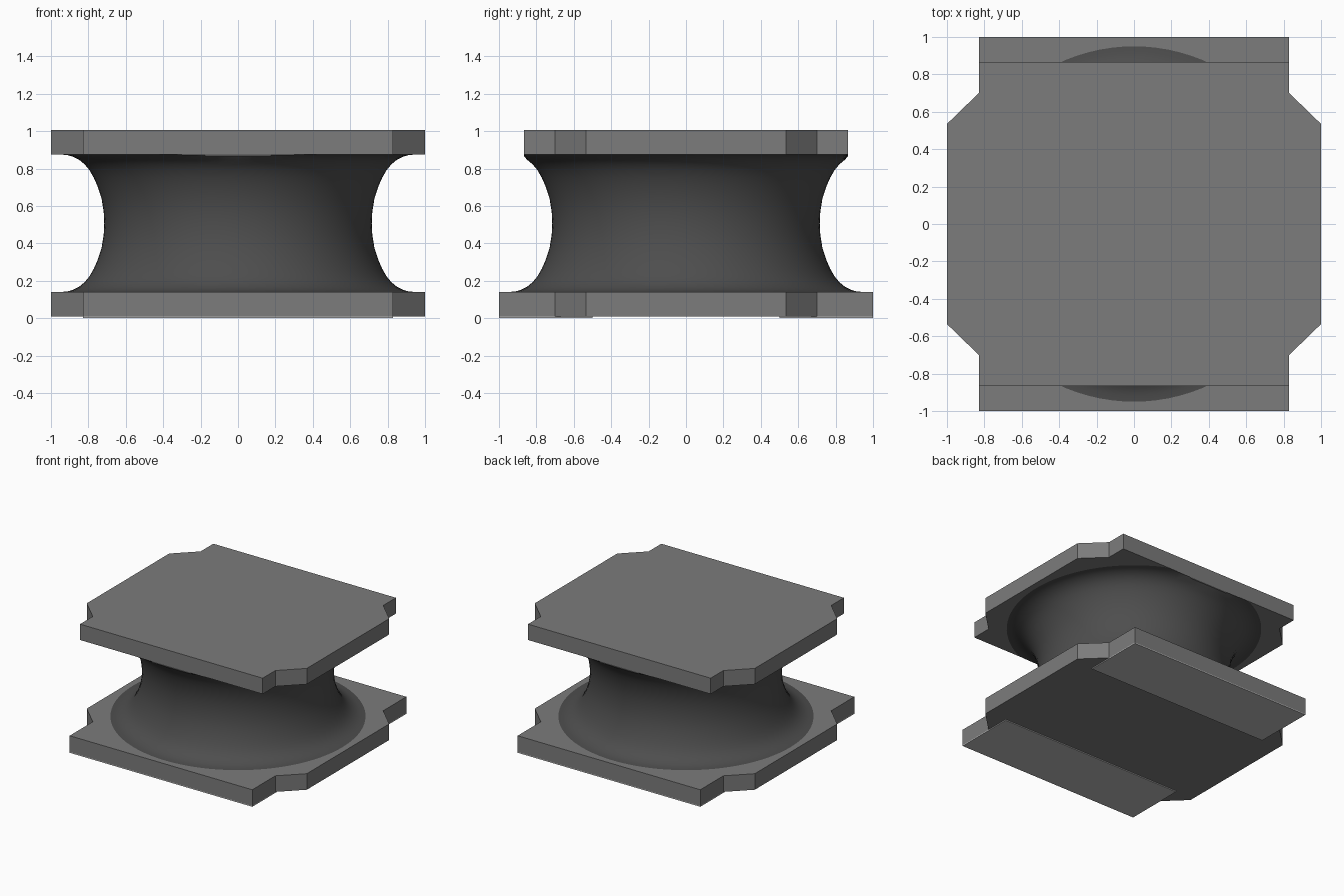
import bpy, bmesh, math

if "Cube" in bpy.data.objects:
    bpy.data.objects.remove(bpy.data.objects["Cube"])


def material(name, v):
    m = bpy.data.materials.new(name)
    m.use_nodes = True
    m.diffuse_color = (v, v, v, 1)
    m.node_tree.nodes["Principled BSDF"].inputs["Base Color"].default_value = (v, v, v, 1)
    return m


PLATE = material("grey plate", 0.2)
CORE = material("dark grey winding", 0.075)
PAD = material("light grey pad", 0.5)


def finish(name, bm, mat):
    bmesh.ops.recalc_face_normals(bm, faces=bm.faces)
    mesh = bpy.data.meshes.new(name)
    bm.to_mesh(mesh)
    bm.free()
    mesh.materials.append(mat)
    ob = bpy.data.objects.new(name, mesh)
    bpy.context.collection.objects.link(ob)
    return ob


def prism(name, outline, z0, z1, mat):
    bm = bmesh.new()
    face = bm.faces.new([bm.verts.new((x, y, z0)) for x, y in outline])
    top = bmesh.ops.extrude_face_region(bm, geom=[face])["geom"]
    for v in top:
        if isinstance(v, bmesh.types.BMVert):
            v.co.z = z1
    return finish(name, bm, mat)


def plate_outline(depth):
    # one corner with its notch, mirrored into the four quadrants
    q = [(1, 0.535), (0.83, 0.70), (0.83, depth)]
    half = q + [(-x, y) for x, y in reversed(q)]
    return half + [(-x, -y) for x, y in half]


# End plates
prism("bottom_plate", plate_outline(1.0), 0.008, 0.14, PLATE)
prism("top_plate", plate_outline(0.865), 0.875, 1.005, PLATE)

# Contact pads under the bottom plate
for name, s in (("front_pad", -1), ("back_pad", 1)):
    prism(name, [(-0.83, s * 0.5), (0.83, s * 0.5), (0.83, s), (-0.83, s)], 0, 0.008, PAD)

# Waisted winding: half profile of (radius, height above the waist), mirrored
MID = 0.5075
half = [(0.715, 0), (0.718, 0.06), (0.729, 0.13), (0.752, 0.20), (0.772, 0.245),
        (0.795, 0.285), (0.82, 0.315), (0.85, 0.34), (0.885, 0.357), (0.915, 0.365),
        (0.95, 0.3675)]
profile = [(r, MID - h) for r, h in reversed(half)] + [(r, MID + h) for r, h in half[1:]]
SEG = 96
bm = bmesh.new()
rings = []
for r, z in profile:
    ring = []
    for i in range(SEG):
        a = 2 * math.pi * i / SEG
        x, y = r * math.cos(a), r * math.sin(a)
        if z > MID:  # trimmed flush with the shallower top plate
            y = max(-0.865, min(0.865, y))
        ring.append(bm.verts.new((x, y, z)))
    rings.append(ring)
for a, b in zip(rings, rings[1:]):
    for i in range(SEG):
        j = (i + 1) % SEG
        bm.faces.new((a[i], a[j], b[j], b[i]))
bm.faces.new(rings[0])
bm.faces.new(rings[-1])
core = finish("winding", bm, CORE)
bpy.ops.object.select_all(action="DESELECT")
core.select_set(True)
bpy.context.view_layer.objects.active = core
bpy.ops.object.shade_smooth_by_angle(angle=math.radians(35))
